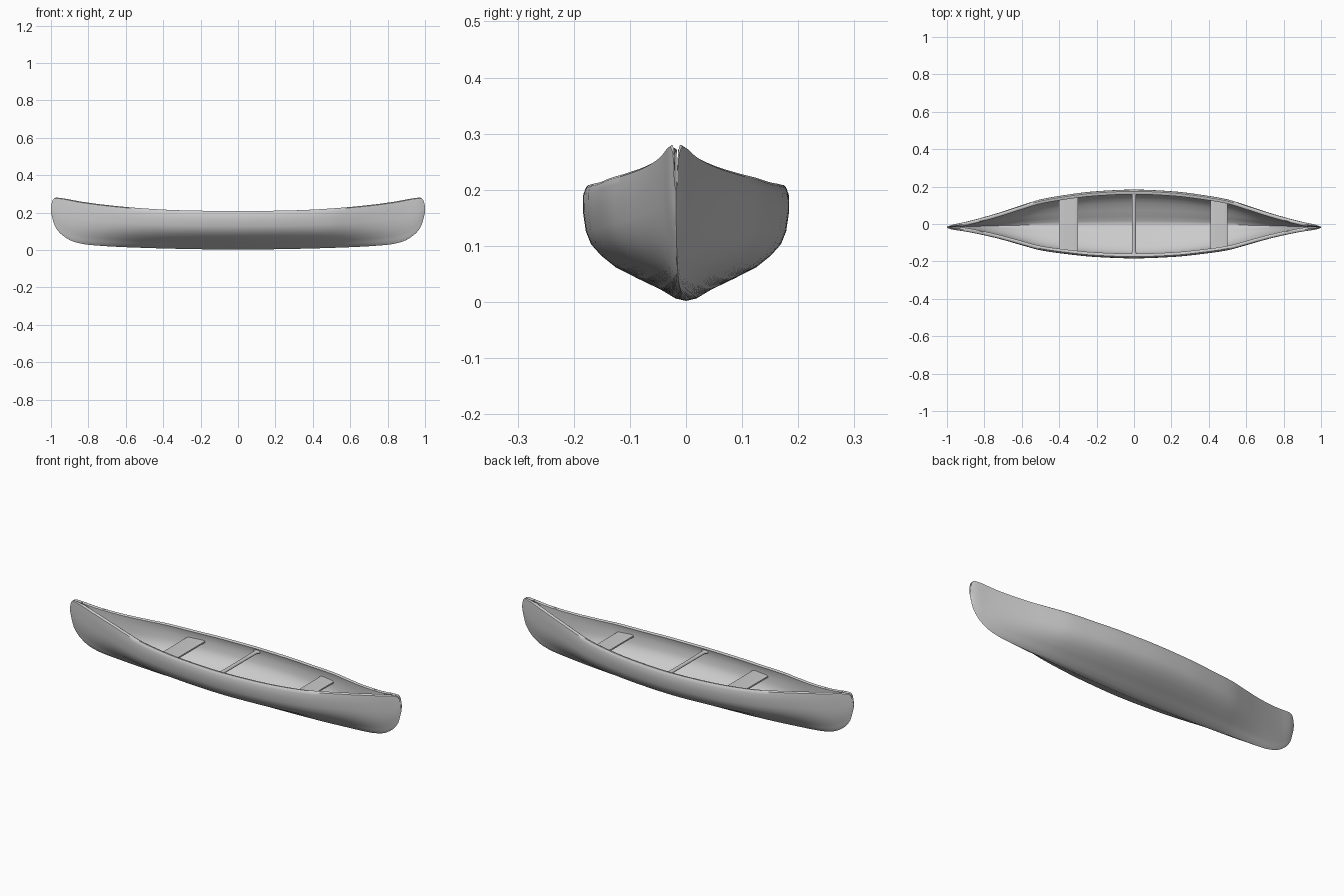
import bpy, bmesh, math

old = bpy.data.objects.get("Cube")
if old:
    bpy.data.objects.remove(old, do_unlink=True)

grey = bpy.data.materials.new("light grey")
grey.use_nodes = True
COLOR = (0.6, 0.6, 0.6, 1)
grey.diffuse_color = COLOR
grey.node_tree.nodes["Principled BSDF"].inputs["Base Color"].default_value = COLOR

# Hull lines over distance from the middle
BEAM = [(0, .184), (.2, .176), (.4, .153), (.5, .136), (.6, .107), (.7, .076),
        (.8, .049), (.9, .026), (.97, .013), (1, .003)]
KEEL = [(0, .002), (.3, .006), (.6, .015), (.8, .028), (.88, .045), (.94, .08),
        (.98, .13), (1, .2)]
SHEER = [(0, .208), (.3, .212), (.5, .222), (.7, .24), (.85, .26), (.95, .278),
         (.975, .28), (.99, .27), (1, .235)]
# Half section: share of depth, share of beam
SECTION = [(0, 0), (.02, .1), (.1, .25), (.19, .46), (.29, .68), (.39, .82),
           (.49, .92), (.6, .97), (.78, 1), (.92, .995), (.98, .97)]


def sample(table, t):
    """Monotone cubic reading of a table."""
    t = min(max(t, table[0][0]), table[-1][0])
    n = len(table)
    d = [(table[i + 1][1] - table[i][1]) / (table[i + 1][0] - table[i][0]) for i in range(n - 1)]

    def tangent(i):
        if i == 0:
            return 0 if table is not SECTION else d[0]
        if i == n - 1:
            return d[-1]
        a, b = d[i - 1], d[i]
        return 2 * a * b / (a + b) if a * b > 0 else 0

    for i in range(n - 1):
        (x0, y0), (x1, y1) = table[i], table[i + 1]
        if t <= x1:
            h = x1 - x0
            s = (t - x0) / h
            return (y0 * (1 + 2 * s) * (1 - s) ** 2 + tangent(i) * h * s * (1 - s) ** 2
                    + y1 * s * s * (3 - 2 * s) + tangent(i + 1) * h * s * s * (s - 1))
    return table[-1][1]


def centre(x):
    return -.018 * x * x


def inner_width(x, z):
    """Half width of the inside of the hull at a height."""
    keel, sheer = sample(KEEL, abs(x)) + .015, sample(SHEER, abs(x))
    return max(sample(BEAM, abs(x)) - .02, .001) * sample(SECTION, (z - keel) / (sheer - keel))


def finish(name, bm):
    bmesh.ops.remove_doubles(bm, verts=bm.verts, dist=.0002)
    bmesh.ops.recalc_face_normals(bm, faces=bm.faces)
    mesh = bpy.data.meshes.new(name)
    bm.to_mesh(mesh)
    bm.free()
    obj = bpy.data.objects.new(name, mesh)
    bpy.context.collection.objects.link(obj)
    mesh.materials.append(grey)
    bpy.ops.object.select_all(action='DESELECT')
    obj.select_set(True)
    bpy.context.view_layer.objects.active = obj
    bpy.ops.object.shade_smooth_by_angle(angle=math.radians(40))
    return obj


def loft(name, rings, caps=True):
    """Skin closed rings of points."""
    bm = bmesh.new()
    rows = [[bm.verts.new(p) for p in ring] for ring in rings]
    n = len(rows[0])
    for a, b in zip(rows, rows[1:]):
        for i in range(n):
            j = (i + 1) % n
            bm.faces.new((a[i], a[j], b[j], b[i]))
    if caps:
        bm.faces.new(rows[0])
        bm.faces.new(rows[-1])
    return finish(name, bm)


# Hull: outer skin, rounded rim and inner skin in one ring per station
def hull_ring(x):
    r = abs(x)
    keel, sheer, beam = sample(KEEL, r), sample(SHEER, r), sample(BEAM, r)
    half = [(x, beam * w, keel + (sheer - keel) * v) for v, w in SECTION]
    xi = x * .93
    ri = abs(xi)
    ikeel, isheer = sample(KEEL, ri) + .015, sample(SHEER, ri)
    ibeam = max(sample(BEAM, ri) - .02, .001)
    half.append((x * .998, max(beam - .009, beam * .6), sheer))
    half.append((xi, ibeam + .004, isheer))
    half += [(xi, ibeam * w, ikeel + (isheer - ikeel) * v) for v, w in reversed(SECTION)]
    ring = half + [(px, -py, pz) for px, py, pz in half[-2:0:-1]]
    return [(px, py + centre(px), pz) for px, py, pz in ring]


STATIONS = 96
hull = loft("hull", [hull_ring(-math.cos(math.pi * i / STATIONS)) for i in range(STATIONS + 1)], False)

# Seats: thin boards trimmed to the inside of the hull
def seat(name, x0, x1, top, thick=.014):
    rings = []
    for i in range(9):
        x = x0 + (x1 - x0) * i / 8
        edge = .003 if i in (0, 8) else 0
        upper, lower = top - edge, top - thick + edge
        wu, wl = inner_width(x, upper) + .004, inner_width(x, lower) + .004
        c = centre(x)
        rings.append([(x, c - wu, upper), (x, c + wu, upper), (x, c + wl, lower), (x, c - wl, lower)])
    return loft(name, rings)


seat("right_seat", -.4, -.3, .175)
seat("left_seat", .41, .5, .18)

# Thwart: rounded crossbar flaring into the rim at both ends
rings = []
reach = inner_width(0, .19) + .006
for i in range(41):
    y = reach * (i / 20 - 1)
    flare = max(0, (abs(y) / reach - .88) / .12) ** 2
    rx, rz = .011 + .018 * flare, .008 + .003 * flare
    rings.append([(rx * math.cos(a * math.pi / 8), y, .188 + rz * math.sin(a * math.pi / 8))
                  for a in range(16)])
loft("thwart", rings)
